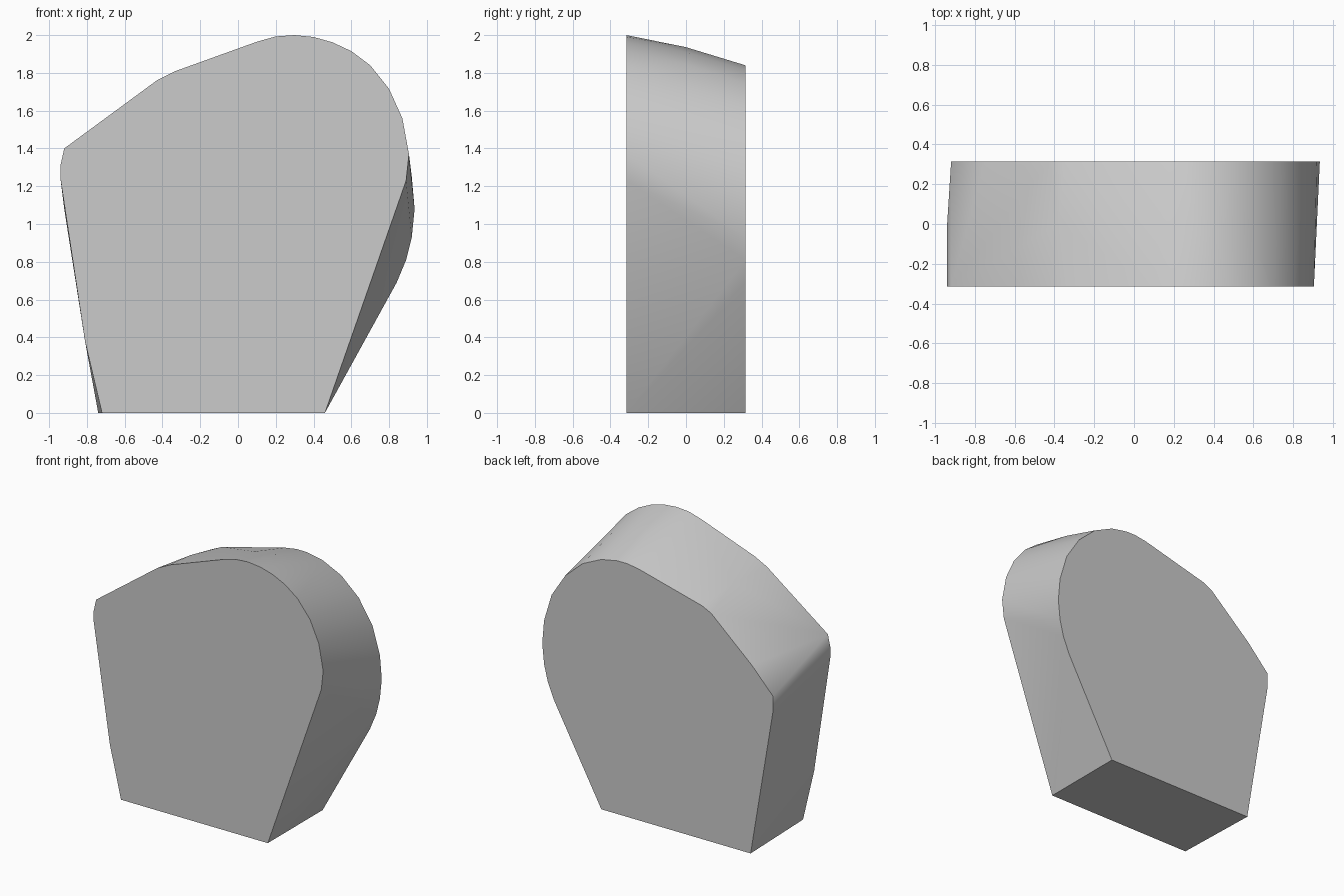
import bpy, bmesh, math

if "Cube" in bpy.data.objects:
    bpy.data.objects.remove(bpy.data.objects["Cube"])

HALF = 0.315

# Front outline (x, z), clockwise from bottom left
front = [(-.72, 0), (-.81, .38), (-.94, 1.24), (-.94, 1.31), (-.92, 1.40), (-.43, 1.76),
         (-.33, 1.81), (.1, 1.965), (.2, 1.993), (.3, 2.0), (.4, 1.99), (.5, 1.962),
         (.6, 1.915), (.7, 1.84), (.8, 1.715), (.87, 1.56), (.905, 1.37), (.89, 1.23), (.46, 0)]
# Back outline: lower shoulder, fuller right side
back = [(-.74, 0), (-.92, 1.08), (-.92, 1.19), (-.75, 1.37), (-.423, 1.66), (-.35, 1.695),
        (.16, 1.826), (.25, 1.84), (.33, 1.84), (.46, 1.815), (.61, 1.745), (.75, 1.62),
        (.86, 1.45), (.92, 1.25), (.935, 1.08), (.92, .93), (.89, .81), (.84, .69), (.46, 0)]
# Slight crown halfway through the depth
crown = [(-.94, 1.25), (-.38, 1.748), (.13, 1.91), (.3, 1.936), (.45, 1.91), (.6, 1.845)]

bm = bmesh.new()
for y, outline in ((-HALF, front), (HALF, back), (0, crown)):
    for x, z in outline:
        bm.verts.new((x, y, z))
hull = bmesh.ops.convex_hull(bm, input=bm.verts)
loose = [v for v in bm.verts if not v.link_faces]
bmesh.ops.delete(bm, geom=loose, context='VERTS')
# Merge the flat front, back and base triangles
bmesh.ops.dissolve_limit(bm, angle_limit=math.radians(0.3), verts=bm.verts, edges=bm.edges)
bmesh.ops.recalc_face_normals(bm, faces=bm.faces)

mesh = bpy.data.meshes.new("rounded_wedge_block")
bm.to_mesh(mesh)
bm.free()
block = bpy.data.objects.new("rounded_wedge_block", mesh)
bpy.context.collection.objects.link(block)
bpy.context.view_layer.objects.active = block
block.select_set(True)
bpy.ops.object.shade_smooth_by_angle(angle=math.radians(25))
